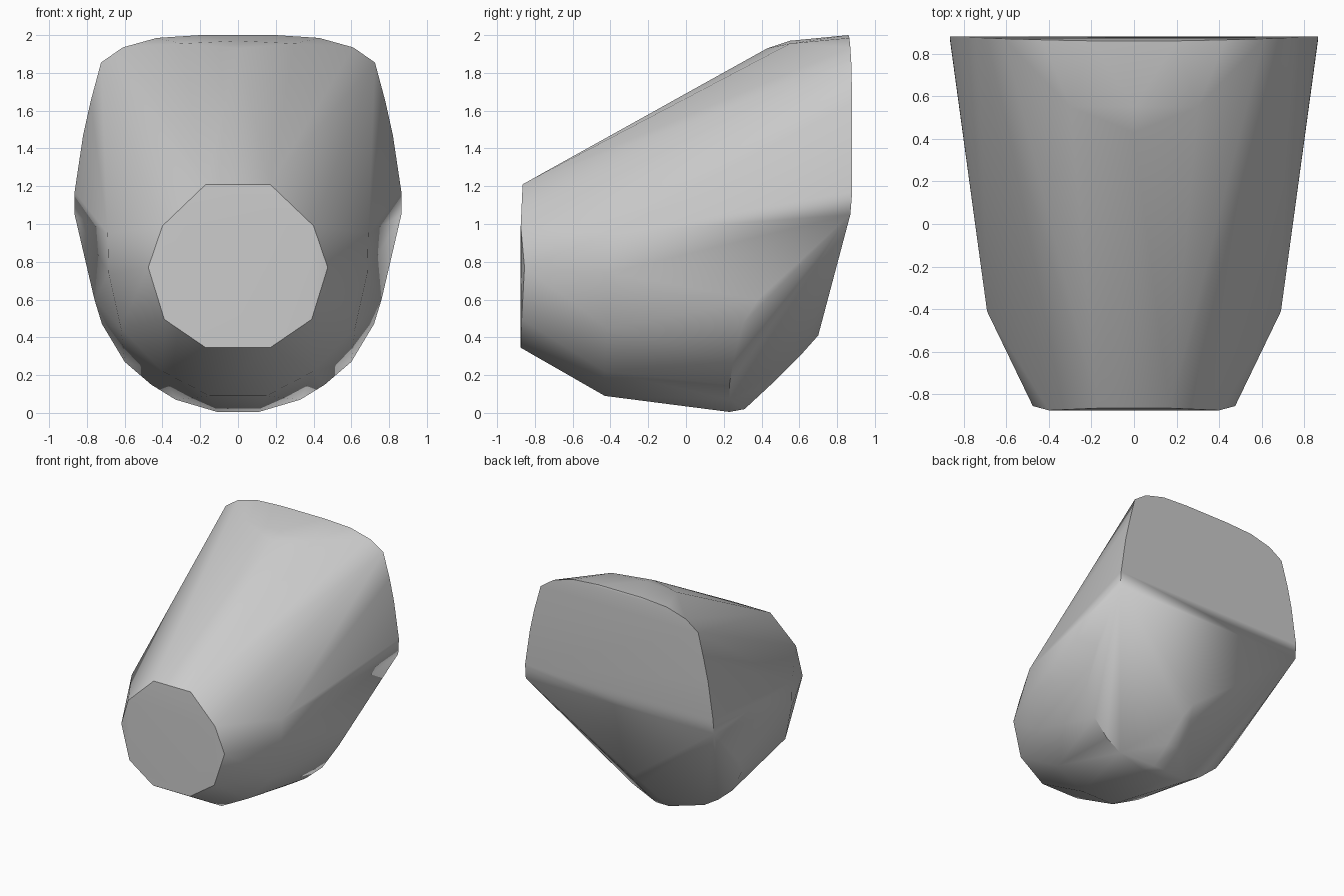
import bpy, bmesh, math

cube = bpy.data.objects.get("Cube")
if cube:
    bpy.data.objects.remove(cube, do_unlink=True)

mat = bpy.data.materials.new("plain grey")
mat.use_nodes = True
grey = (0.6, 0.6, 0.6, 1)
mat.diffuse_color = grey
mat.node_tree.nodes["Principled BSDF"].inputs["Base Color"].default_value = grey

# Half outlines as (x, y, z), mirrored across x
front_cap = [(.17, -.865, 1.21), (.40, -.875, .99), (.475, -.855, .77),
             (.39, -.87, .495), (.17, -.875, .345)]
shoulder = [(.69, -.41, .95), (.685, -.41, .74), (.62, -.42, .45),
            (.40, -.43, .22), (.15, -.43, .09)]
belly = [(.11, .23, .005), (.33, .23, .07), (.46, .23, .15), (.60, .25, .27),
         (.72, .30, .47), (.76, .38, .60)]
rear_keel = [(.06, .31, .02), (.05, .45, .15), (.04, .62, .32), (0, .70, .41)]
back_rim = [(.865, .87, 1.05), (.865, .88, 1.17), (.82, .88, 1.47),
            (.78, .88, 1.65), (.725, .875, 1.855), (.61, .87, 1.935),
            (.43, .865, 1.985), (.20, .86, 2.0)]
crown = [(0, .43, 1.93), (.30, .55, 1.955), (0, .55, 1.97)]

# Tapered shell stretched over the outlines
bm = bmesh.new()
for x, y, z in front_cap + shoulder + belly + rear_keel + back_rim + crown:
    for side in ((1, -1) if x else (1,)):
        bm.verts.new((side * x, y, z))
hull = bmesh.ops.convex_hull(bm, input=bm.verts[:])
loose = {g for g in hull["geom_interior"] + hull["geom_unused"]
         if isinstance(g, bmesh.types.BMVert)}
bmesh.ops.delete(bm, geom=list(loose), context="VERTS")
bmesh.ops.dissolve_limit(bm, angle_limit=math.radians(2),
                         verts=bm.verts[:], edges=bm.edges[:])
bmesh.ops.recalc_face_normals(bm, faces=bm.faces[:])
mesh = bpy.data.meshes.new("tapered_shell")
bm.to_mesh(mesh)
bm.free()
mesh.materials.append(mat)
shell = bpy.data.objects.new("tapered_shell", mesh)
bpy.context.collection.objects.link(shell)

# Smooth sides, crisp rims
bpy.ops.object.select_all(action="DESELECT")
shell.select_set(True)
bpy.context.view_layer.objects.active = shell
bpy.ops.object.shade_smooth_by_angle(angle=math.radians(35))
